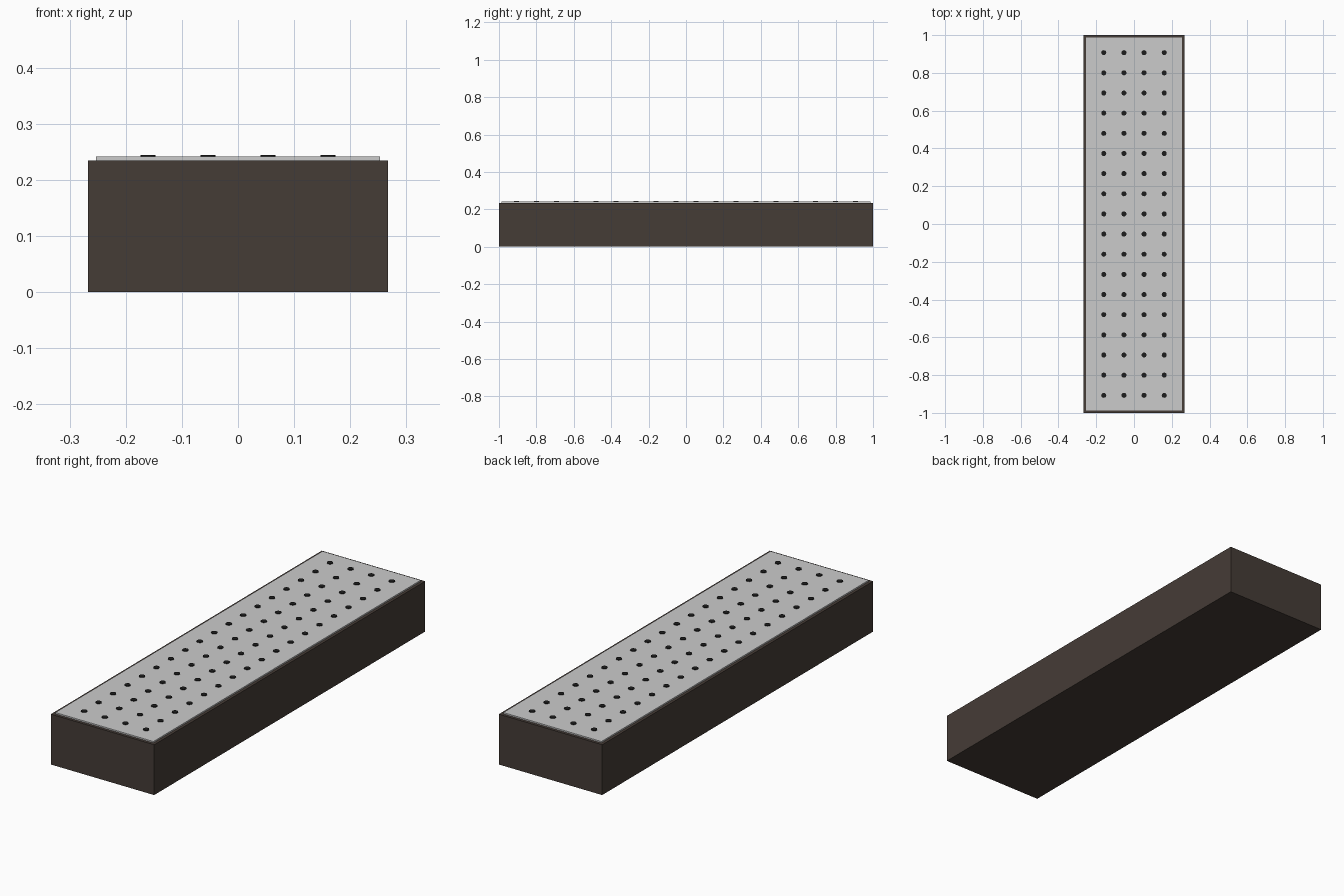
import bpy, bmesh
from mathutils import Matrix

if "Cube" in bpy.data.objects:
    bpy.data.objects.remove(bpy.data.objects["Cube"])


def material(name, rgb):
    m = bpy.data.materials.new(name)
    m.diffuse_color = (*rgb, 1)
    m.use_nodes = True
    m.node_tree.nodes["Principled BSDF"].inputs["Base Color"].default_value = m.diffuse_color
    return m


def finish(name, bm, mat=None):
    me = bpy.data.meshes.new(name)
    bm.to_mesh(me)
    bm.free()
    ob = bpy.data.objects.new(name, me)
    bpy.context.collection.objects.link(ob)
    if mat:
        me.materials.append(mat)
    return ob


def box(name, sx, sy, z0, z1, mat=None):
    bm = bmesh.new()
    bmesh.ops.create_cube(bm, size=1, matrix=Matrix.Translation((0, 0, (z0 + z1) / 2))
                          @ Matrix.Diagonal((sx, sy, z1 - z0, 1)))
    return finish(name, bm, mat)


brown = material("dark_brown", (0.06, 0.045, 0.037))
black = material("black", (0.012, 0.012, 0.012))

# Solid base block and the slightly smaller top plate
box("base_block", 0.534, 2.0, 0.0, 0.235, brown)
box("top_plate", 0.507, 1.973, 0.235, 0.2415)

# Grid of thin round studs on the plate
COLS, ROWS, STEP = 4, 18, 0.1067
bm = bmesh.new()
for i in range(COLS):
    for j in range(ROWS):
        x = (i - (COLS - 1) / 2) * STEP
        y = (j - (ROWS - 1) / 2) * STEP
        bmesh.ops.create_cone(bm, cap_ends=True, segments=16, radius1=0.0134,
                              radius2=0.0134, depth=0.005,
                              matrix=Matrix.Translation((x, y, 0.2422)))
finish("surface_studs", bm, black)
